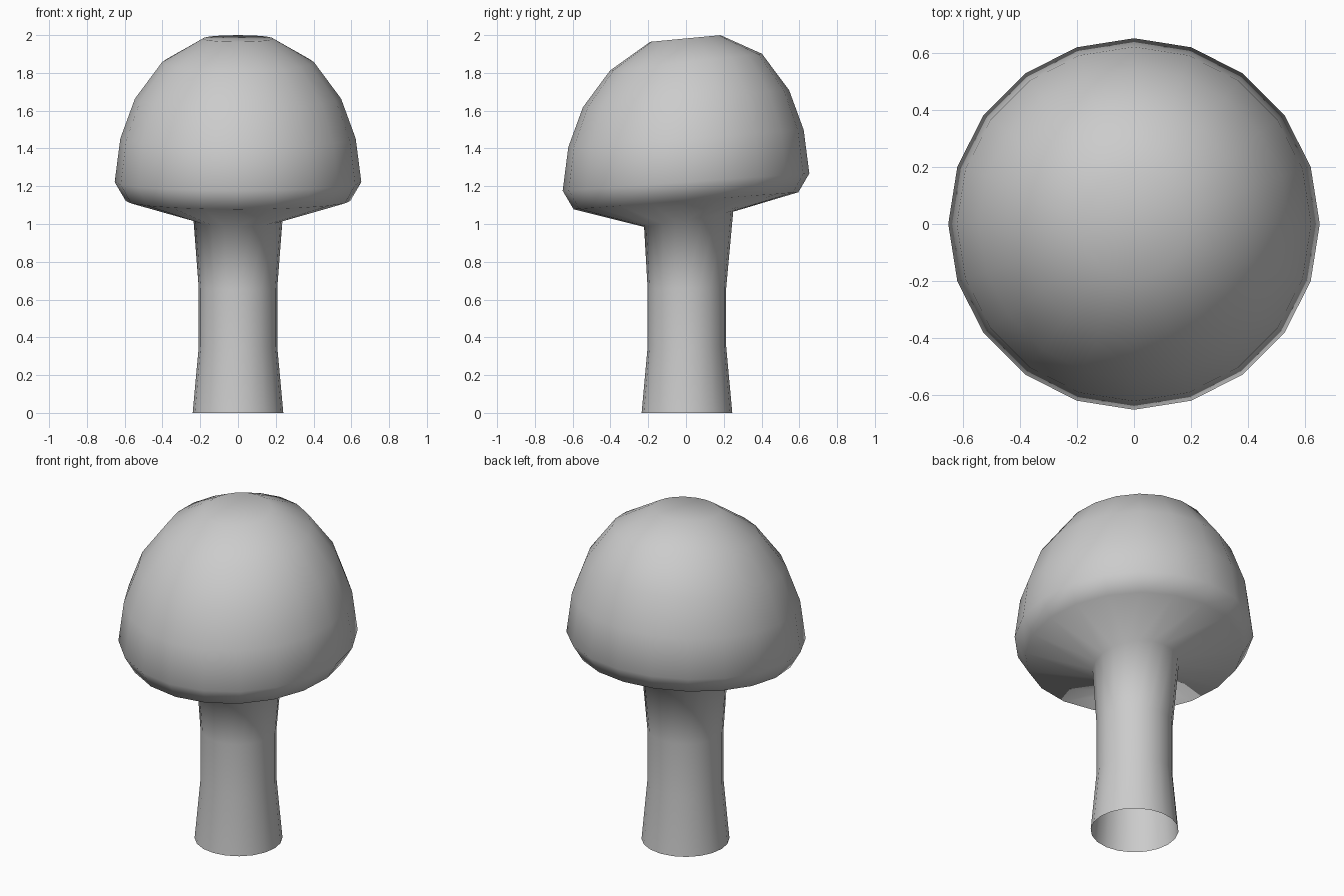
import bpy, bmesh, math

if "Cube" in bpy.data.objects:
    bpy.data.objects.remove(bpy.data.objects["Cube"])

SIDES = 20

# Profile rings: (radius, height at centre, centre y, slope towards the back)
stem_rings = [(0.24, 0.0, 0.005, 0.0), (0.208, 0.35, 0.005, 0.0),
              (0.208, 0.66, 0.005, 0.02), (0.236, 1.025, 0.014, 0.17)]
cap_rings = [(0.595, 1.123, 0.0, 0.076), (0.653, 1.222, 0.0, 0.07),
             (0.623, 1.453, 0.0, 0.073), (0.546, 1.663, 0.0, 0.083),
             (0.402, 1.857, 0.0, 0.11), (0.186, 1.982, -0.004, 0.095)]


def add_ring(bm, radius, height, cy, slope):
    ring = []
    for i in range(SIDES):
        a = 2 * math.pi * i / SIDES
        x, y = radius * math.cos(a), radius * math.sin(a)
        ring.append(bm.verts.new((x, cy + y, height + slope * y)))
    return ring


# One continuous skin: open-bottomed stem flaring into the tilted cap
bm = bmesh.new()
rings = [add_ring(bm, *r) for r in stem_rings + cap_rings]
for low, high in zip(rings, rings[1:]):
    for i in range(SIDES):
        j = (i + 1) % SIDES
        bm.faces.new((low[i], low[j], high[j], high[i]))

# Flat crown
bm.faces.new(rings[-1])
for f in bm.faces:
    f.smooth = True

mesh = bpy.data.meshes.new("mushroom")
bm.to_mesh(mesh)
bm.free()
bpy.context.collection.objects.link(bpy.data.objects.new("mushroom", mesh))
